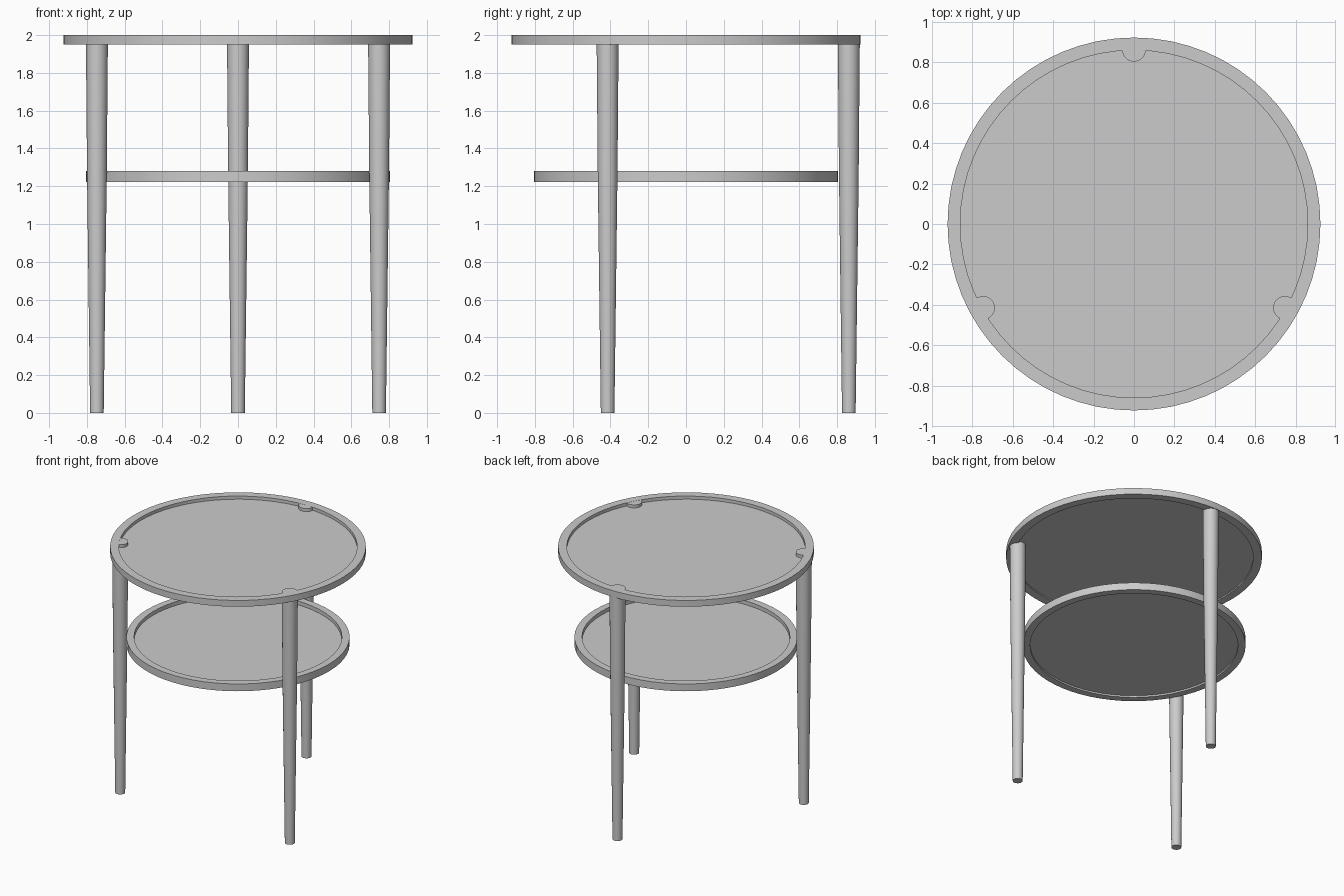
import bpy
import bmesh
import math

if "Cube" in bpy.data.objects:
    bpy.data.objects.remove(bpy.data.objects["Cube"])

SEGMENTS = 64


def lathe(name, profile, segments, location=(0, 0, 0), closed=False, material=None):
    """Revolve (radius, z) points around z; open profiles get flat end caps."""
    bm = bmesh.new()
    rings = []
    for r, z in profile:
        rings.append([bm.verts.new((r * math.cos(2 * math.pi * i / segments),
                                    r * math.sin(2 * math.pi * i / segments), z))
                      for i in range(segments)])
    pairs = list(zip(rings, rings[1:]))
    if closed:
        pairs.append((rings[-1], rings[0]))
    for a, b in pairs:
        for i in range(segments):
            j = (i + 1) % segments
            bm.faces.new((a[i], a[j], b[j], b[i]))
    if not closed:
        bm.faces.new(rings[0][::-1])
        bm.faces.new(rings[-1])
    bmesh.ops.recalc_face_normals(bm, faces=bm.faces)
    mesh = bpy.data.meshes.new(name)
    bm.to_mesh(mesh)
    bm.free()
    obj = bpy.data.objects.new(name, mesh)
    bpy.context.collection.objects.link(obj)
    obj.location = location
    if material:
        mesh.materials.append(material)
    bpy.ops.object.select_all(action='DESELECT')
    obj.select_set(True)
    bpy.context.view_layer.objects.active = obj
    bpy.ops.object.shade_smooth_by_angle(angle=math.radians(30))
    return obj


def tray(name, outer, inner, bottom, top, panel_bottom, panel_top):
    """A flat rim with a thin recessed panel inside it."""
    lathe(name + "_rim", [(inner, bottom), (outer, bottom), (outer, top), (inner, top)],
          SEGMENTS, closed=True)
    lathe(name + "_panel", [(inner, panel_bottom), (inner, panel_top)],
          SEGMENTS, material=panel_grey)


panel_grey = bpy.data.materials.new("panel_grey")
panel_grey.diffuse_color = (0.56, 0.56, 0.56, 1)
panel_grey.use_nodes = True
panel_grey.node_tree.nodes["Principled BSDF"].inputs["Base Color"].default_value = panel_grey.diffuse_color

# Table top and lower shelf
tray("table_top", 0.923, 0.86, 1.95, 2.0, 1.96, 1.975)
tray("lower_shelf", 0.805, 0.75, 1.222, 1.28, 1.235, 1.25)

# Three tapered legs, flush with the top of the rim
leg_profile = [(0.036, 0), (0.052, 1.25), (0.058, 1.95), (0.058, 1.999)]
legs = {"back_leg": (0, 0.862), "left_leg": (-0.747, -0.415), "right_leg": (0.747, -0.415)}
for name, (x, y) in legs.items():
    lathe(name, leg_profile, 32, location=(x, y, 0))
